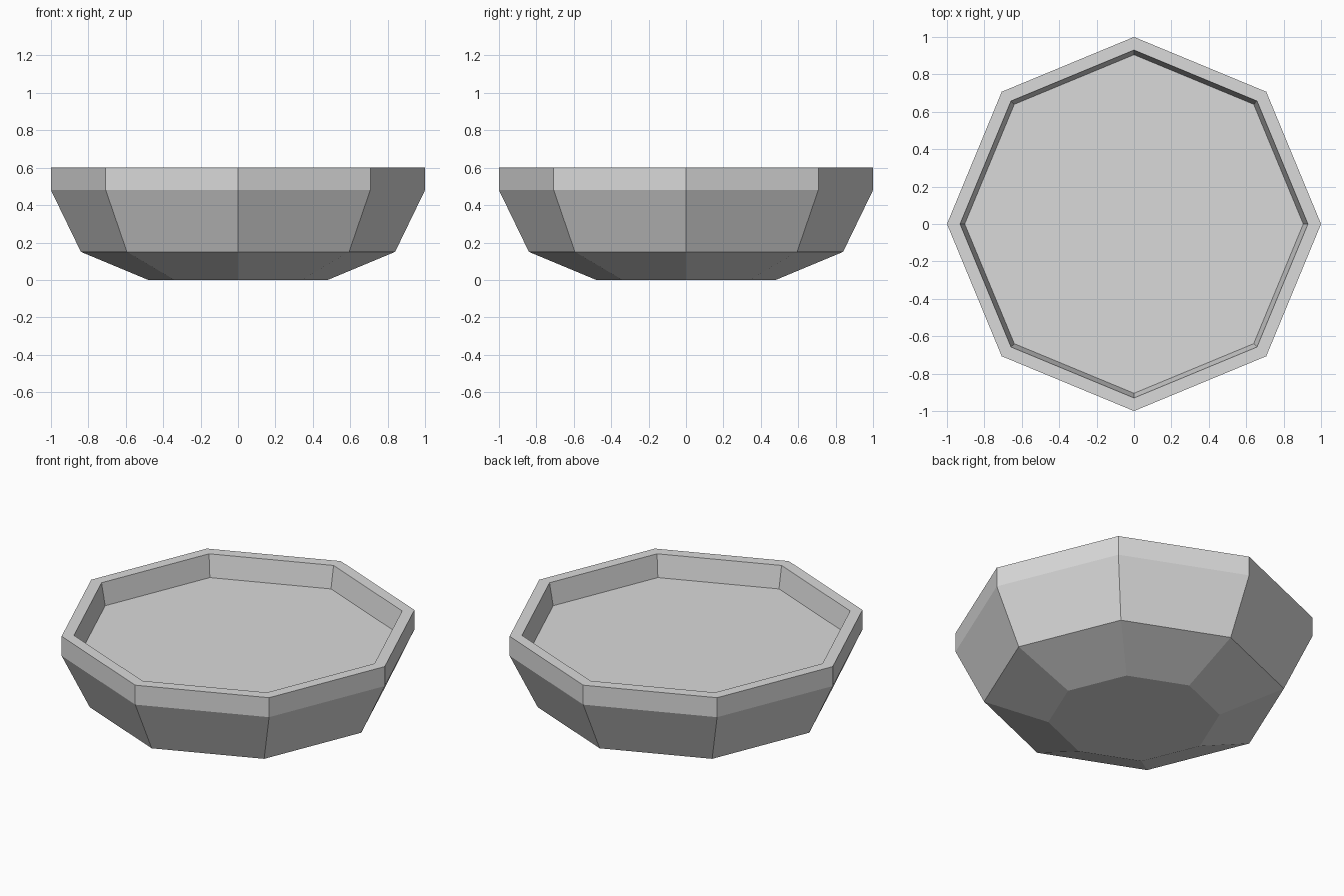
import bpy
import bmesh
from math import cos, sin, pi

cube = bpy.data.objects.get("Cube")
if cube:
    bpy.data.objects.remove(cube, do_unlink=True)

SIDES = 8
# Radius and height, from the base up over the rim and down to the inner floor
PROFILE = [(0.48, 0), (0.84, 0.15), (1, 0.48), (1, 0.6), (0.93, 0.6), (0.905, 0.465)]

# Single flat grey
grey = bpy.data.materials.new("light_grey")
grey.use_nodes = True
colour = (0.7, 0.7, 0.7, 1)
grey.diffuse_color = colour
grey.node_tree.nodes["Principled BSDF"].inputs["Base Color"].default_value = colour

# Octagonal dish: rings joined by flat sides, capped below and at the floor
bm = bmesh.new()
rings = []
for radius, height in PROFILE:
    angles = [2 * pi * i / SIDES for i in range(SIDES)]
    rings.append([bm.verts.new((radius * cos(a), radius * sin(a), height)) for a in angles])

for low, high in zip(rings, rings[1:]):
    for i in range(SIDES):
        j = (i + 1) % SIDES
        bm.faces.new((low[i], low[j], high[j], high[i]))
bm.faces.new(rings[0][::-1])
bm.faces.new(rings[-1])
bmesh.ops.recalc_face_normals(bm, faces=bm.faces)

mesh = bpy.data.meshes.new("octagonal_dish")
bm.to_mesh(mesh)
bm.free()
mesh.materials.append(grey)
dish = bpy.data.objects.new("octagonal_dish", mesh)
bpy.context.collection.objects.link(dish)
